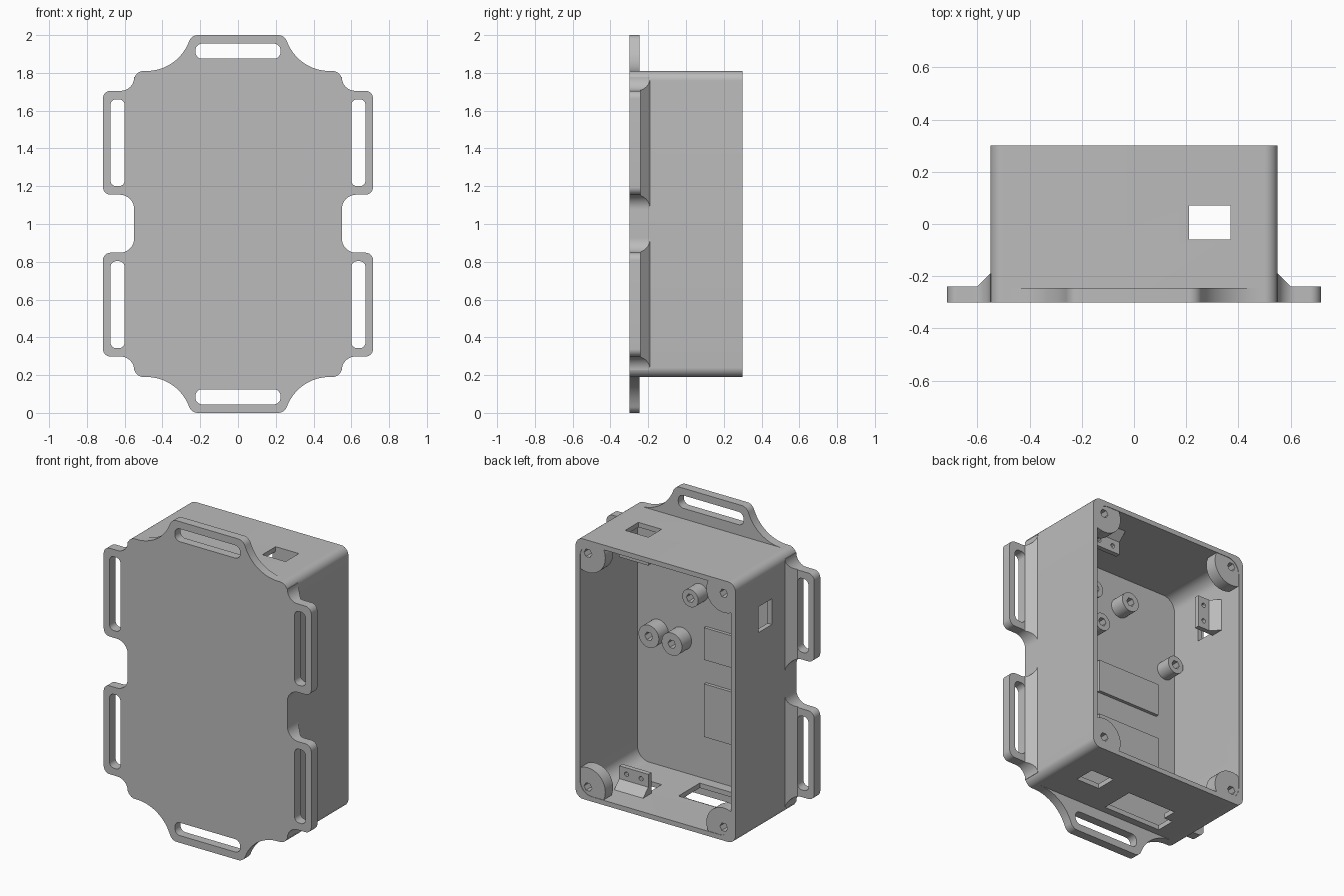
import bpy, bmesh, math
from mathutils import Vector

if "Cube" in bpy.data.objects:
    bpy.data.objects.remove(bpy.data.objects["Cube"], do_unlink=True)

# Single plastic material
grey = bpy.data.materials.new("grey_plastic")
grey.use_nodes = True
GREY = (0.5, 0.5, 0.5, 1)
grey.diffuse_color = GREY
grey.node_tree.nodes["Principled BSDF"].inputs["Base Color"].default_value = GREY


def rounded(corners, steps=8):
    """Outline from (a, b, radius) corners; works for convex and concave corners."""
    out = []
    for i, (a, b, r) in enumerate(corners):
        p = Vector((a, b))
        if r == 0:
            out.append(p)
            continue
        d1 = (Vector(corners[i - 1][:2]) - p).normalized()
        d2 = (Vector(corners[(i + 1) % len(corners)][:2]) - p).normalized()
        half = d1.angle(d2) / 2
        t = r / math.tan(half)
        c = p + (d1 + d2).normalized() * (r / math.sin(half))
        s, e = p + d1 * t - c, p + d2 * t - c
        out += [c + s.lerp(e, k / steps).normalized() * r for k in range(steps + 1)]
    return out


def rect(a0, a1, b0, b1, r=0):
    return rounded([(a0, b0, r), (a1, b0, r), (a1, b1, r), (a0, b1, r)])


def circle(a, b, r, n=32):
    return [(a + r * math.cos(math.tau * k / n), b + r * math.sin(math.tau * k / n))
            for k in range(n)]


PLACE = {"X": lambda a, b, h: (h, a, b),
         "Y": lambda a, b, h: (a, h, b),
         "Z": lambda a, b, h: (a, b, h)}


def prism(name, outline, axis, lo, hi):
    """Extrude a flat outline along an axis between two heights."""
    bm = bmesh.new()
    ends = [[bm.verts.new(PLACE[axis](a, b, h)) for a, b in outline] for h in (lo, hi)]
    n = len(outline)
    bm.faces.new(ends[0])
    bm.faces.new(ends[1])
    for i in range(n):
        j = (i + 1) % n
        bm.faces.new((ends[0][i], ends[0][j], ends[1][j], ends[1][i]))
    bmesh.ops.recalc_face_normals(bm, faces=bm.faces)
    mesh = bpy.data.meshes.new(name)
    bm.to_mesh(mesh)
    bm.free()
    mesh.materials.append(grey)
    ob = bpy.data.objects.new(name, mesh)
    bpy.context.collection.objects.link(ob)
    return ob


def combine(ob, tool, operation="DIFFERENCE"):
    """Apply a boolean and delete the tool."""
    mod = ob.modifiers.new("bool", "BOOLEAN")
    mod.operation, mod.object, mod.solver = operation, tool, "EXACT"
    bpy.context.view_layer.objects.active = ob
    bpy.ops.object.modifier_apply(modifier=mod.name)
    bpy.data.objects.remove(tool, do_unlink=True)


W, BOT, TOP, FRONT, BACK = 0.55, 0.19, 1.81, -0.3, 0.3
WALL = 0.03
FLOOR = FRONT + 0.035
parts = []

# Open-backed box
box = prism("case_shell", rect(-W, W, BOT, TOP, 0.05), "Y", FRONT, BACK)
combine(box, prism("cavity", rect(-W + WALL, W - WALL, BOT + WALL, TOP - WALL, 0.08),
                   "Y", FLOOR, BACK + 0.1))
# Connector openings: top, bottom, side wall, and the large stepped one below
port = rect(0.21, 0.37, -0.06, 0.07)
combine(box, prism("top_port", port, "Z", TOP - 0.1, TOP + 0.1))
combine(box, prism("bottom_port", port, "Z", BOT - 0.1, BOT + 0.1))
combine(box, prism("side_port", rect(-0.06, 0.07, 1.42, 1.58), "X", -W - 0.1, -W + 0.1))
stepped = [(0.045, -0.2), (0.045, 0.01), (-0.29, 0.01), (-0.29, -0.08),
           (-0.35, -0.08), (-0.35, -0.2)]
combine(box, prism("large_port", stepped, "Z", BOT - 0.1, BOT + 0.1))
parts.append(box)

# Strap loops on both sides, with a sloped gusset into the wall
for sx, side in ((1, "left"), (-1, "right")):
    for up, level in ((True, "upper"), (False, "lower")):
        def place(pts):
            return [(sx * a, b if up else 2.003 - b, r) for a, b, r in pts]
        loop = prism(f"{level}_{side}_strap_loop", rounded(place([
            (0.53, 1.05, 0), (W, 1.05, 0), (W, 1.155, 0.075), (0.715, 1.155, 0.04),
            (0.715, 1.705, 0.04), (W, 1.705, 0.07), (W, 1.777, 0), (0.53, 1.777, 0)])),
            "Y", FRONT, -0.15)
        slope = [(0.5, FRONT - 0.1), (0.8, FRONT - 0.1), (0.8, -0.24), (0.6, -0.24),
                 (W, -0.19), (0.5, -0.19)]
        combine(loop, prism("slope", [(sx * a, b) for a, b in slope], "Z", 0, 2), "INTERSECT")
        slot = rounded(place([(0.6, 1.2, 0.03), (0.675, 1.2, 0.03),
                              (0.675, 1.66, 0.03), (0.6, 1.66, 0.03)]))
        combine(loop, prism("slot", slot, "Y", -0.5, 0))
        parts.append(loop)

# Strap loops on the two ends
for up, level in ((True, "top"), (False, "bottom")):
    def flip(pts):
        return rounded([(a, b if up else 2 - b, r) for a, b, r in pts], 12)
    half = [(0.485, 1.79, 0), (0.485, TOP, 0), (0.325, TOP, 0.24), (0.245, 2.0, 0.05)]
    loop = prism(f"{level}_strap_loop",
                 flip(half + [(-a, b, r) for a, b, r in reversed(half)]), "Y", FRONT, -0.245)
    combine(loop, prism("slot", flip([(-0.225, 1.875, 0.035), (0.225, 1.875, 0.035),
                                      (0.225, 1.955, 0.035), (-0.225, 1.955, 0.035)]),
                        "Y", -0.5, 0))
    parts.append(loop)

# Corner screw bosses at the rim
for sx, side in ((1, "left"), (-1, "right")):
    for z, level in ((TOP - 0.082, "top"), (BOT + 0.082, "bottom")):
        boss = prism(f"{level}_{side}_screw_boss", circle(sx * 0.468, z, 0.12, 48),
                     "Y", BACK - 0.08, BACK - 0.003)
        combine(boss, prism("limit", rect(-0.535, 0.535, BOT + 0.015, TOP - 0.015, 0.045),
                            "Y", 0, 1), "INTERSECT")
        combine(boss, prism("hex", circle(sx * 0.468, z, 0.027, 6), "Y", BACK - 0.06, 1))
        parts.append(boss)

# Standoffs on the floor
for i, (x, z, r) in enumerate([(0.376, 1.056, 0.07), (0.217, 1.05, 0.07), (0.09, 1.37, 0.055),
                               (-0.117, 1.575, 0.06), (-0.45, 1.29, 0.055),
                               (0.14, 1.57, 0.055)]):
    post = prism(f"standoff_{i + 1}", circle(x, z, r), "Y", FLOOR - 0.01, -0.17)
    combine(post, prism("hex", circle(x, z, 0.027, 6), "Y", -0.24, 0))
    parts.append(post)

# Raised pads on the floor
for name, z0, z1 in (("upper_pad", 0.97, 1.17), ("lower_pad", 0.49, 0.82)):
    parts.append(prism(name, rect(-0.385, 0.047, z0, z1), "Y", FLOOR - 0.01, FLOOR + 0.02))

# Screw brackets beside the ports: (depth from wall, y) profile
profile = [(-0.01, 0.07), (0.13, 0.07), (0.13, 0.1), (0.05, 0.1), (0, 0.15), (-0.01, 0.15)]
for name, wall, sign in (("top_bracket", TOP - WALL, -1), ("bottom_bracket", BOT + WALL, 1)):
    bracket = prism(name, [(y, wall + sign * d) for d, y in profile], "X", 0.19, 0.39)
    for x in (0.24, 0.34):
        combine(bracket, prism("hole", circle(x, wall + sign * 0.09, 0.014, 12), "Y", 0, 0.2))
    parts.append(bracket)
wall = -W + WALL
bracket = prism("side_bracket", [(wall + d, y) for d, y in profile], "Z", 1.4, 1.6)
for z in (1.45, 1.55):
    combine(bracket, prism("hole", circle(wall + 0.09, z, 0.014, 12), "Y", 0, 0.2))
parts.append(bracket)

# Smooth the rounded surfaces, keep hard edges
bpy.ops.object.select_all(action="DESELECT")
for ob in parts:
    ob.select_set(True)
bpy.context.view_layer.objects.active = box
bpy.ops.object.shade_smooth_by_angle(angle=math.radians(30))
